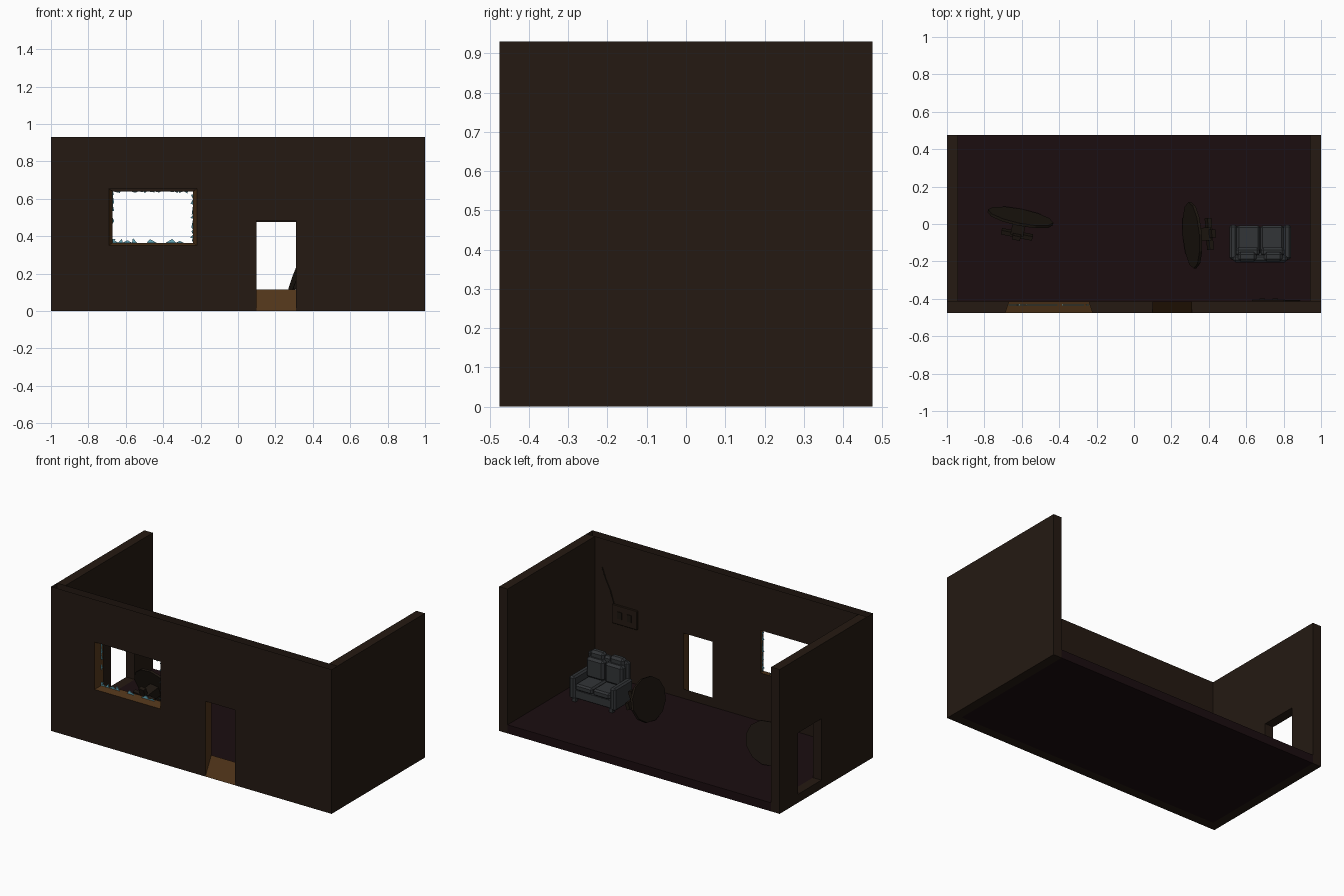
import bpy, bmesh, math, random
from mathutils import Vector, Matrix

if "Cube" in bpy.data.objects:
    bpy.data.objects.remove(bpy.data.objects["Cube"])

random.seed(4)

def mat(name, r, g, b):
    m = bpy.data.materials.new(name)
    m.diffuse_color = (r, g, b, 1)
    m.use_nodes = True
    m.node_tree.nodes["Principled BSDF"].inputs["Base Color"].default_value = m.diffuse_color
    return m

WALL = mat("wall_brown", .018, .010, .006)
FLOOR = mat("floor_red", .011, .004, .005)
WOOD = mat("wood_trim", .08, .035, .010)
TABLE = mat("table_dark", .012, .008, .005)
CLOTH = mat("couch_grey", .032, .035, .038)
GLASS = mat("glass_blue", .13, .40, .50)

def finish(name, bm, material, normals=True):
    if normals:
        bmesh.ops.recalc_face_normals(bm, faces=bm.faces)
    me = bpy.data.meshes.new(name)
    bm.to_mesh(me)
    bm.free()
    me.materials.append(material)
    ob = bpy.data.objects.new(name, me)
    bpy.context.collection.objects.link(ob)
    return ob

def add_box(bm, x0, x1, y0, y1, z0, z1):
    m = Matrix.Translation(((x0 + x1) / 2, (y0 + y1) / 2, (z0 + z1) / 2))
    m = m @ Matrix.Diagonal((x1 - x0, y1 - y0, z1 - z0, 1))
    return bmesh.ops.create_cube(bm, size=1, matrix=m)["verts"]

def box(name, material, *dims, bevel=0):
    bm = bmesh.new()
    add_box(bm, *dims)
    if bevel:
        bmesh.ops.bevel(bm, geom=bm.edges[:], offset=bevel, segments=1, affect='EDGES')
    return finish(name, bm, material)

def quad(bm, *pts):
    bm.faces.new([bm.verts.new(p) for p in pts])

H, YO, YI, F = .93, -.475, -.415, .055

# floor and side walls; the left wall has a doorway
box("floor", FLOOR, -.94, .94, YI, .475, 0, F)
box("right_wall", WALL, .94, 1, YI, .475, 0, H)
bm = bmesh.new()
for d in [(YI, .05, 0, H), (.29, .475, 0, H), (.05, .29, .45, H), (.05, .29, 0, F)]:
    add_box(bm, -1, -.94, *d)
finish("left_wall", bm, WALL)

# front wall: outer and inner sheets with openings, open along the top
def sheet(bm, y, xe, win, door):
    (a, b, c, d), (e, f, g, h) = win, door
    for x0, x1, z0, z1 in [(-xe, a, 0, H), (a, b, 0, c), (a, b, d, H), (b, e, 0, H),
                           (e, f, 0, g), (e, f, h, H), (f, xe, 0, H)]:
        if z1 > z0:
            p = [(x0, y, z0), (x1, y, z0), (x1, y, z1), (x0, y, z1)]
            quad(bm, *(p if y == YO else p[::-1]))

def corners(hole, y):
    a, b, c, d = hole
    return [(a, y, c), (b, y, c), (b, y, d), (a, y, d)]

win_o, win_i = (-.69, -.22, .35, .655), (-.67, -.24, .365, .64)
door_o, door_i = (.10, .31, 0, .485), (.10, .31, .115, .475)
bm = bmesh.new()
sheet(bm, YO, 1, win_o, door_o)
sheet(bm, YI, 1, win_i, door_i)
quad(bm, (-1, YI, 0), (1, YI, 0), (1, YO, 0), (-1, YO, 0))
quad(bm, (1, YO, 0), (1, YI, 0), (1, YI, H), (1, YO, H))
quad(bm, (-1, YI, 0), (-1, YO, 0), (-1, YO, H), (-1, YI, H))
finish("front_wall", bm, WALL, normals=False)

# sloped sill, door ramp and side jambs
for name, o, i in [("window_reveal", win_o, win_i), ("door_reveal", door_o, door_i)]:
    bm = bmesh.new()
    po, pi = corners(o, YO), corners(i, YI)
    for k in (0, 1, 3):
        n = (k + 1) % 4
        quad(bm, po[k], po[n], pi[n], pi[k])
    finish(name, bm, WOOD, normals=False)

# broken glass left around the window edge
bm = bmesh.new()
a, b, c, d = win_i
edges = [((a, c), (b, c), (0, 1), .022), ((a, d), (b, d), (0, -1), .010),
         ((a, c), (a, d), (1, 0), .016), ((b, c), (b, d), (-1, 0), .013)]
for s, e, n, size in edges:
    s, e, n = Vector(s), Vector(e), Vector(n)
    length = (e - s).length
    u, t = (e - s) / length, 0
    while t < length - .02:
        w = min(random.uniform(.02, .06), length - t)
        if random.random() < .7:
            p, q = s + u * t, s + u * (t + w)
            tip = s + u * (t + w * random.random()) + n * random.uniform(.4, 1.2) * size
            pts = [bm.verts.new((v.x, y, v.y)) for y in (-.436, -.430) for v in (p, q, tip)]
            bm.faces.new(pts[:3])
            bm.faces.new(pts[3:])
            for k in range(3):
                m = (k + 1) % 3
                bm.faces.new((pts[k], pts[m], pts[m + 3], pts[k + 3]))
        t += w
finish("window_shards", bm, GLASS)

# toppled pedestal tables resting on the rim and the foot
def table(name, centre, direction, tilt):
    axis = Vector((*direction, 0)).normalized()
    side = Vector((0, 0, 1)).cross(axis)
    up = Vector((0, 0, 1)) * math.cos(tilt) + axis * math.sin(tilt)
    axis = axis * math.cos(tilt) - Vector((0, 0, 1)) * math.sin(tilt)
    bm = bmesh.new()
    bmesh.ops.create_cone(bm, cap_ends=True, segments=12, radius1=1, radius2=1, depth=.015,
                          matrix=Matrix.Diagonal((.178, .13, 1, 1)))
    add_box(bm, -.035, .035, -.03, .03, .007, .095)
    add_box(bm, -.085, .085, -.022, .022, .085, .108)
    add_box(bm, -.022, .022, -.07, .07, .085, .108)
    m = Matrix((side, up, axis)).transposed().to_4x4()
    bmesh.ops.transform(bm, matrix=Matrix.Translation(centre) @ m, verts=bm.verts)
    finish(name, bm, TABLE)

table("right_table", (.312, -.06, .182), (1, .08), .35)
table("left_table", (-.607, .035, .182), (-.2, -.98), .3)

# couch facing the open back
box("couch_base", CLOTH, .525, .825, -.195, -.015, .075, .135, bevel=.006)
box("couch_back", CLOTH, .53, .82, -.205, -.165, .09, .32, bevel=.012)
for side, s in (("left", -1), ("right", 1)):
    def sx(lo, hi):
        return sorted((.675 + s * lo, .675 + s * hi))
    box(side + "_arm", CLOTH, *sx(.125, .165), -.19, -.005, .07, .215, bevel=.01)
    box(side + "_seat_cushion", CLOTH, *sx(.002, .124), -.165, -.008, .13, .172, bevel=.01)
    cushion = box(side + "_back_cushion", CLOTH, *sx(.004, .13), -.175, -.125, .17, .30, bevel=.014)
    top = box(side + "_headrest", CLOTH, *sx(.02, .12), -.2, -.15, .28, .338, bevel=.014)
    for y, foot in ((-.185, "rear"), (-.035, "front")):
        box(f"{side}_{foot}_foot", CLOTH, *sx(.12, .145), y, y + .025, F, .08)

# wall panel with loose cable on the inner front wall
box("wall_panel", WALL, .63, .81, YI, YI + .012, .41, .535, bevel=.004)
for n, x in enumerate((.67, .74)):
    box(f"panel_socket_{n}", TABLE, x, x + .03, YI + .01, YI + .016, .45, .495)
cu = bpy.data.curves.new("panel_cable", 'CURVE')
cu.dimensions = '3D'
cu.bevel_depth = .004
cu.bevel_resolution = 0
sp = cu.splines.new('POLY')
path = [(.80, .53), (.825, .61), (.86, .68), (.886, .75)]
sp.points.add(len(path) - 1)
for p, (x, z) in zip(sp.points, path):
    p.co = (x, YI + .005, z, 1)
cu.materials.append(TABLE)
bpy.context.collection.objects.link(bpy.data.objects.new("panel_cable", cu))
